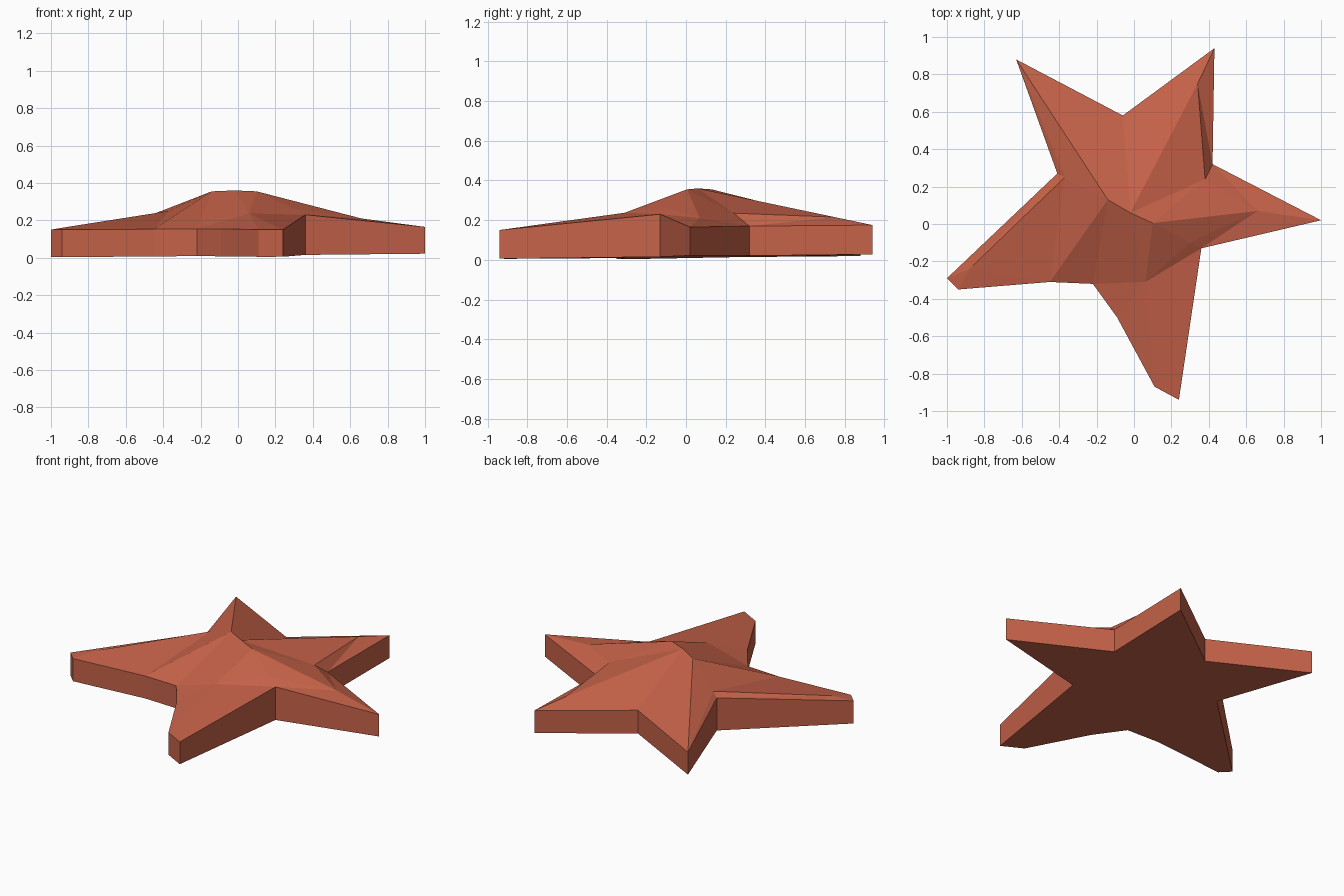
import bpy, bmesh
from mathutils import Vector
from mathutils.geometry import delaunay_2d_cdt

if "Cube" in bpy.data.objects:
    bpy.data.objects.remove(bpy.data.objects["Cube"])

# rim of the starfish, counterclockwise from the right tip: x, y, top z
rim = [(1, .02, .165), (.42, .32, .17), (.43, .94, .175), (-.06, .58, .17),
       (-.63, .88, .165), (-.41, .27, .225), (-1, -.29, .15), (-.94, -.35, .15),
       (-.45, -.31, .153), (-.22, -.32, .155), (-.09, -.50, .155),
       (.11, -.87, .15), (.24, -.94, .15), (.36, -.13, .23)]
n = len(rim)

# raised points: central ridge, then shoulders and arm crests
inner = {"A": (-.14, .13, .355), "B": (-.02, .06, .36), "C": (.10, .005, .355),
         "D": (-.37, .25, .25), "E": (.38, .24, .235), "F": (.30, -.10, .262),
         "G": (.34, .75, .215), "H": (.66, .07, .21), "I": (-.88, -.24, .17),
         "J": (.06, -.31, .237)}
index = {k: n + i for i, k in enumerate(inner)}
points = rim + list(inner.values())

# crease lines of the upper surface
creases = ("A-B B-C A-D D-5 D-I I-6 A-8 B-9 B-G G-2 G-E E-1 C-E E-H H-0 "
           "C-F F-13 F-H C-H C-J J-F J-12 J-10 B-3 A-4 D-4").split()
edges = [tuple(index[p] if p in index else int(p) for p in c.split("-")) for c in creases]

verts, _, tris, orig, _, _ = delaunay_2d_cdt(
    [Vector(p[:2]) for p in points], edges, [list(range(n))], 1, 1e-5)

bm = bmesh.new()
top = {}
new = []
for co, src in zip(verts, orig):
    v = bm.verts.new((co.x, co.y, points[src[0]][2] if src else .2))
    new.append(v)
    for s in src:
        top[s] = v
for t in tris:
    bm.faces.new([new[i] for i in t])

# slightly tilted flat underside and upright sides
base = [bm.verts.new((x, y, .014 + .0075 * x + .011 * y)) for x, y, _ in rim]
bm.faces.new(base[::-1])
for i in range(n):
    j = (i + 1) % n
    bm.faces.new((base[i], base[j], top[j], top[i]))
bmesh.ops.recalc_face_normals(bm, faces=bm.faces)

mesh = bpy.data.meshes.new("starfish_body")
bm.to_mesh(mesh)
bm.free()
mat = bpy.data.materials.new("coral red")
mat.diffuse_color = (.56, .122, .066, 1)
mat.use_nodes = True
mat.node_tree.nodes["Principled BSDF"].inputs["Base Color"].default_value = mat.diffuse_color
mesh.materials.append(mat)
bpy.context.collection.objects.link(bpy.data.objects.new("starfish_body", mesh))
